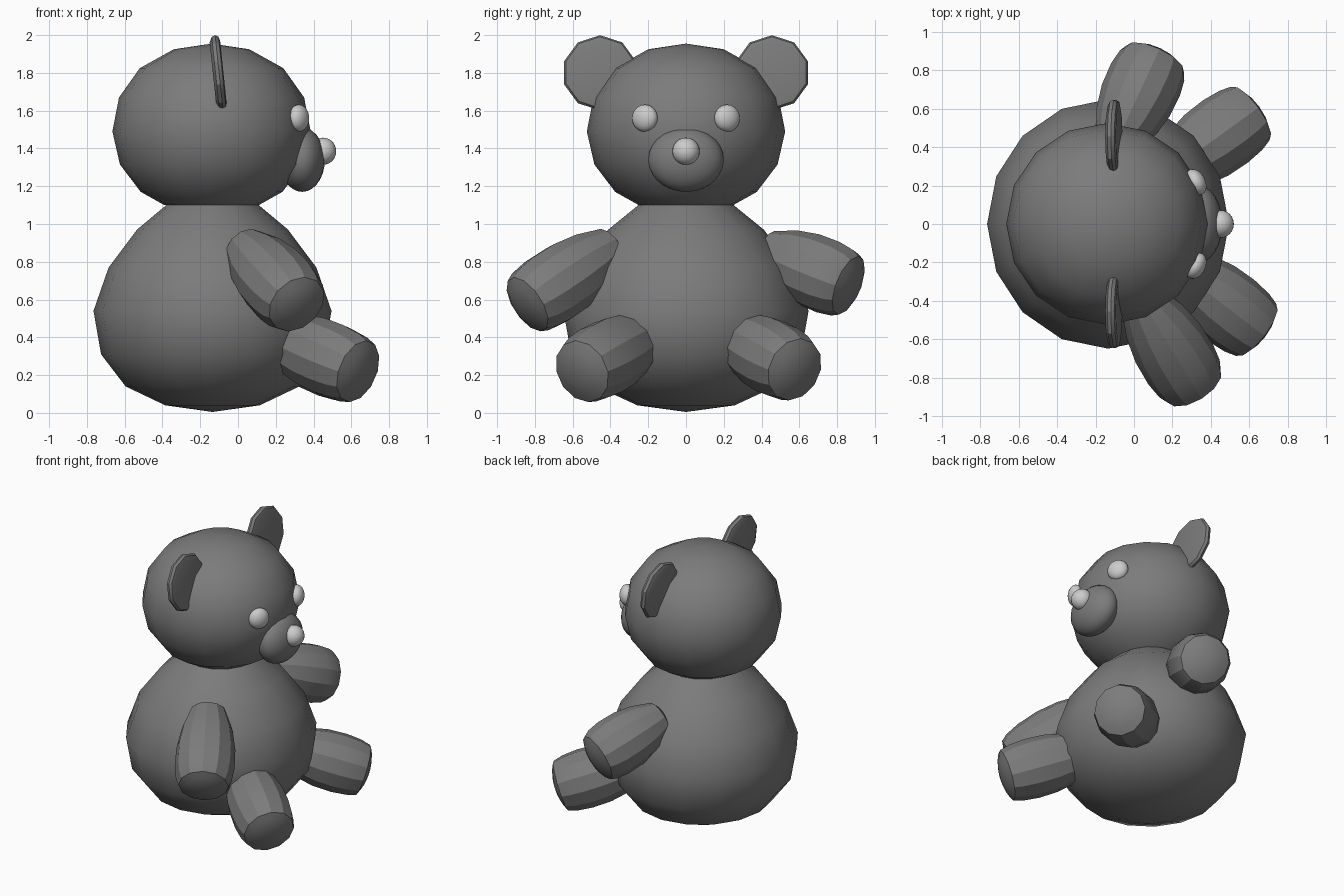
import bpy, bmesh
from math import sin, cos, pi, radians
from mathutils import Vector, Matrix

if "Cube" in bpy.data.objects:
    bpy.data.objects.remove(bpy.data.objects["Cube"])

fur = bpy.data.materials.new("dark_grey_fur")
fur.diffuse_color = (0.2, 0.2, 0.2, 1)
fur.use_nodes = True
fur.node_tree.nodes["Principled BSDF"].inputs["Base Color"].default_value = fur.diffuse_color


def finish(ob, mat=None, angle=32):
    if mat:
        ob.data.materials.append(mat)
    bpy.ops.object.select_all(action='DESELECT')
    ob.select_set(True)
    bpy.context.view_layer.objects.active = ob
    bpy.ops.object.shade_smooth_by_angle(angle=radians(angle))
    return ob


def lathe(name, profile, segs, matrix, angle=32):
    """Revolve (radius, height) points around local z, then place by matrix."""
    bm = bmesh.new()
    rings = []
    for r, h in profile:
        n = 1 if r == 0 else segs
        rings.append([bm.verts.new((r * cos(2 * pi * i / segs), r * sin(2 * pi * i / segs), h))
                      for i in range(n)])
    for a, b in zip(rings, rings[1:]):
        for i in range(segs):
            j = (i + 1) % segs
            quad = [a[i % len(a)], a[j % len(a)], b[j % len(b)], b[i % len(b)]]
            bm.faces.new(list(dict.fromkeys(quad)))
    bm.transform(matrix)
    bmesh.ops.recalc_face_normals(bm, faces=bm.faces)
    me = bpy.data.meshes.new(name)
    bm.to_mesh(me)
    bm.free()
    ob = bpy.data.objects.new(name, me)
    bpy.context.collection.objects.link(ob)
    return finish(ob, fur, angle)


def ball(name, loc, scale, rot=(0, 0, 0), mat=None, segs=24, rings=14):
    bpy.ops.mesh.primitive_uv_sphere_add(segments=segs, ring_count=rings, radius=1,
                                         location=loc, rotation=rot)
    ob = bpy.context.object
    ob.name = name
    ob.scale = scale
    return finish(ob, mat)


def limb(name, root, tip, radii):
    """Tapered limb from root to the rim of its domed paw pad."""
    root, tip = Vector(root), Vector(tip)
    d = tip - root
    L = d.length
    prof = [(0, -0.06)] + [(r, t * L) for t, r in radii]
    rim = radii[-1][1]
    prof += [(rim * 0.72, L + 0.022), (rim * 0.4, L + 0.036), (0, L + 0.042)]
    m = Matrix.Translation(root) @ d.to_track_quat('Z', 'Y').to_matrix().to_4x4()
    lathe(name, prof, 12, m, 25)


# torso and head, sharing the neck ring
place = Matrix.Translation((-0.135, 0, 0)) @ Matrix.Diagonal((1, 1.03, 1, 1))
lathe("torso", [(0, 0.005), (0.25, 0.04), (0.46, 0.14), (0.59, 0.31), (0.63, 0.54),
                (0.55, 0.77), (0.40, 0.97), (0.245, 1.10)], 16, place)
head_place = Matrix.Translation((-0.14, 0, 0))
lathe("head", [(0.25, 1.10), (0.375, 1.17), (0.485, 1.315), (0.525, 1.49), (0.49, 1.67),
               (0.38, 1.825), (0.20, 1.925), (0, 1.955)], 16, head_place)

# muzzle and nose
ball("muzzle", (0.34, 0, 1.34), (0.12, 0.2, 0.17), mat=fur)
ball("nose", (0.45, 0, 1.385), (0.07, 0.072, 0.072))

# eyes and ears on both sides
for side, s in (("left", 1), ("right", -1)):
    ball(side + "_eye", (0.322, s * 0.218, 1.56), (0.05, 0.072, 0.072), (0, 0, s * radians(28)))
    ear = Matrix.Translation((-0.105, s * 0.455, 1.80)) @ Matrix.Rotation(radians(84), 4, 'Y')
    lathe(side + "_ear", [(0, -0.028), (0.165, -0.028), (0.193, -0.014), (0.2, 0.005),
                          (0.19, 0.022), (0.165, 0.028), (0, 0.022)], 10, ear)

# arms, posed slightly differently
arm = [(0, 0.12), (0.25, 0.17), (0.5, 0.195), (0.75, 0.198), (0.92, 0.185), (1, 0.165)]
limb("right_arm", (0.04, -0.40, 0.87), (0.31, -0.84, 0.575), arm)
limb("left_arm", (-0.09, 0.43, 0.85), (0.11, 0.86, 0.675), arm)

# legs
leg = [(0, 0.17), (0.3, 0.195), (0.6, 0.2), (0.85, 0.19), (1, 0.172)]
limb("right_leg", (0.31, -0.30, 0.36), (0.635, -0.55, 0.22), leg)
limb("left_leg", (0.28, 0.34, 0.36), (0.605, 0.575, 0.23), leg)
